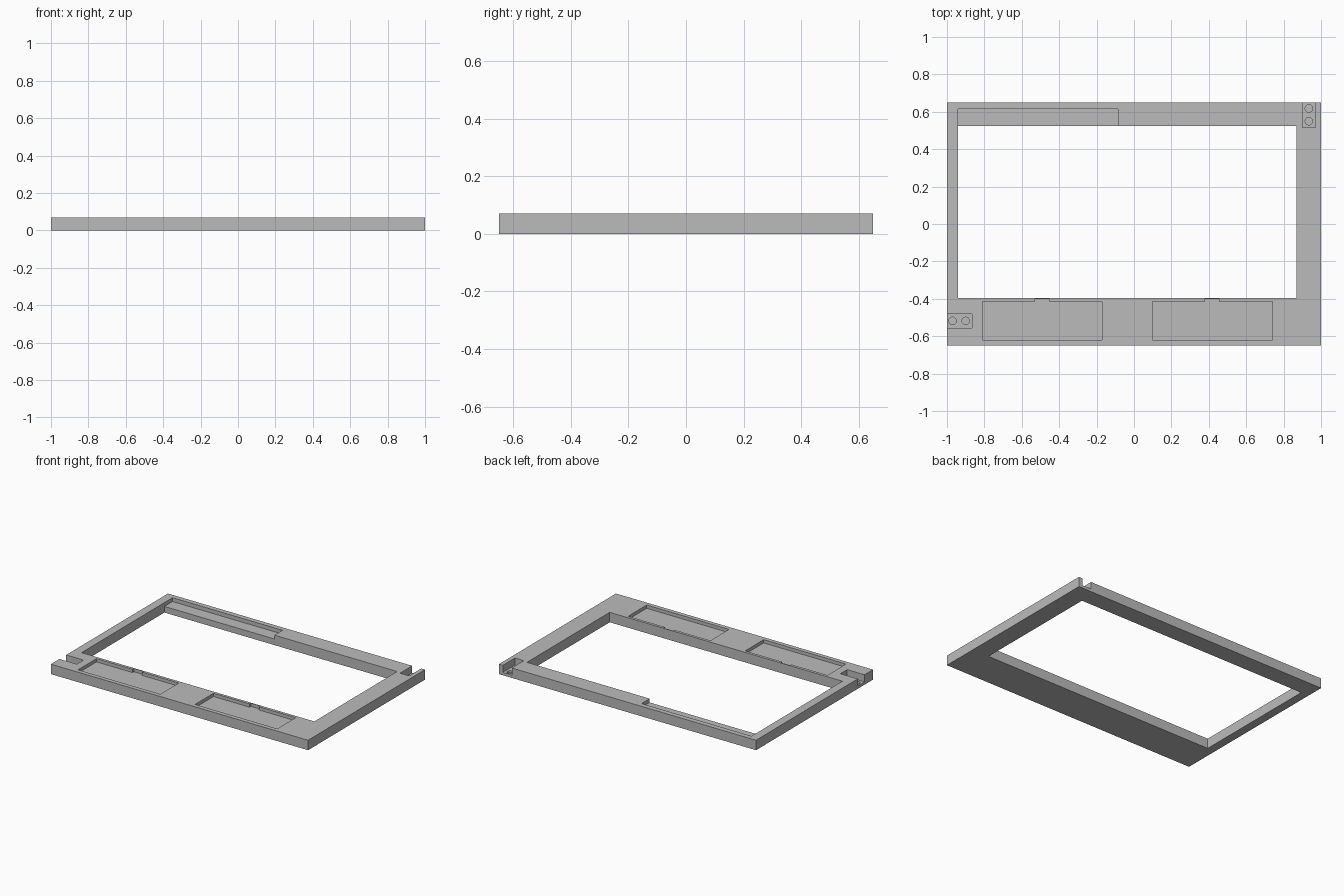
import bpy
import bmesh
from mathutils import Matrix, Vector

if "Cube" in bpy.data.objects:
    bpy.data.objects.remove(bpy.data.objects["Cube"])

HEIGHT = 0.07
ABOVE = 0.1

grey = bpy.data.materials.new("plain grey")
grey.use_nodes = True
grey.diffuse_color = (0.5, 0.5, 0.5, 1)
grey.node_tree.nodes["Principled BSDF"].inputs["Base Color"].default_value = (0.5, 0.5, 0.5, 1)


def finish(bm, name):
    mesh = bpy.data.meshes.new(name)
    bm.to_mesh(mesh)
    bm.free()
    mesh.materials.append(grey)
    obj = bpy.data.objects.new(name, mesh)
    bpy.context.scene.collection.objects.link(obj)
    return obj


def box(name, x0, x1, y0, y1, z0, z1):
    low, high = Vector((x0, y0, z0)), Vector((x1, y1, z1))
    bm = bmesh.new()
    place = Matrix.Translation((low + high) / 2) @ Matrix.Diagonal((*(high - low), 1))
    bmesh.ops.create_cube(bm, size=1, matrix=place)
    return finish(bm, name)


def cylinder(name, x, y, radius, z0, z1):
    bm = bmesh.new()
    bmesh.ops.create_cone(bm, cap_ends=True, segments=32, radius1=radius, radius2=radius,
                          depth=z1 - z0, matrix=Matrix.Translation((x, y, (z0 + z1) / 2)))
    return finish(bm, name)


def cut(target, cutter):
    """Subtract the cutter from the target, then discard it."""
    cutter.hide_render = True
    mod = target.modifiers.new("cut", 'BOOLEAN')
    mod.operation = 'DIFFERENCE'
    mod.solver = 'EXACT'
    mod.object = cutter
    bpy.context.view_layer.objects.active = target
    bpy.ops.object.modifier_apply(modifier=mod.name)
    bpy.data.objects.remove(cutter)


# Slab with an off-centre window
frame = box("frame", -1, 1, -0.65, 0.65, 0, HEIGHT)
cut(frame, box("window_cutter", -0.94, 0.87, -0.395, 0.525, -ABOVE, ABOVE))

# Two shallow pockets in the wide front rail, each with a small finger notch
POCKET_FLOOR = 0.047
for left in (-0.81, 0.10):
    cut(frame, box("pocket_cutter", left, left + 0.64, -0.62, -0.415, POCKET_FLOOR, ABOVE))
    cut(frame, box("notch_cutter", left + 0.28, left + 0.355, -0.42, -0.4, POCKET_FLOOR, ABOVE))

# Long ledge in the back rail, open to the window
cut(frame, box("ledge_cutter", -0.94, -0.085, 0.5, 0.615, 0.043, ABOVE))

# Connector slots open to the outer sides, each with two blind screw holes
SLOT_FLOOR = 0.02
cut(frame, box("side_slot_cutter", -1.1, -0.865, -0.555, -0.48, SLOT_FLOOR, ABOVE))
cut(frame, box("back_slot_cutter", 0.9, 0.97, 0.515, 0.75, SLOT_FLOOR, ABOVE))
for x, y in ((-0.97, -0.518), (-0.9, -0.518), (0.935, 0.55), (0.935, 0.618)):
    cut(frame, cylinder("screw_hole_cutter", x, y, 0.02, 0.008, ABOVE))
